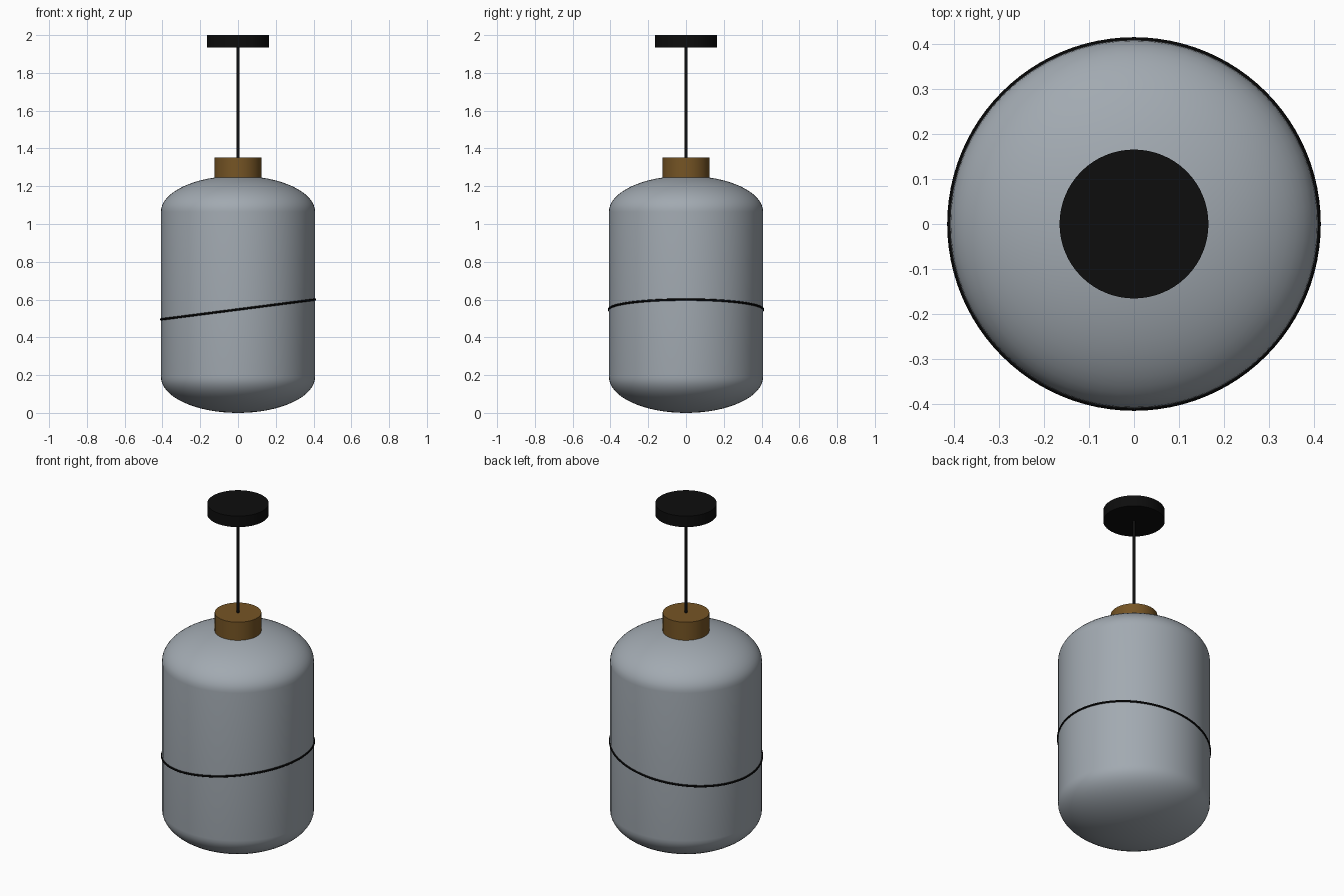
import bpy
import math
from mathutils import Vector

old = bpy.data.objects.get("Cube")
if old:
    bpy.data.objects.remove(old, do_unlink=True)


def material(name, rgb):
    m = bpy.data.materials.new(name)
    m.use_nodes = True
    m.diffuse_color = (*rgb, 1)
    m.node_tree.nodes["Principled BSDF"].inputs["Base Color"].default_value = (*rgb, 1)
    return m


black = material("matt black", (0.004, 0.004, 0.004))
wood = material("brown wood", (0.18, 0.09, 0.018))
glass = material("smoky grey", (0.36, 0.40, 0.44))


def finish(obj, name, mat):
    obj.name = name
    obj.data.materials.append(mat)
    bpy.ops.object.select_all(action="DESELECT")
    obj.select_set(True)
    bpy.context.view_layer.objects.active = obj
    bpy.ops.object.shade_smooth_by_angle(angle=math.radians(35))
    return obj


def cylinder(name, radius, bottom, top, mat, sides=64):
    bpy.ops.mesh.primitive_cylinder_add(vertices=sides, radius=radius, depth=top - bottom,
                                        location=(0, 0, (bottom + top) / 2))
    return finish(bpy.context.object, name, mat)


def lathe(name, profile, mat, sides=64):
    """Revolve (radius, height) points; the first and last lie on the axis."""
    verts = [(0, 0, profile[0][1])]
    for r, z in profile[1:-1]:
        verts += [(r * math.cos(a), r * math.sin(a), z)
                  for a in (2 * math.pi * i / sides for i in range(sides))]
    verts.append((0, 0, profile[-1][1]))
    rings, last, faces = len(profile) - 2, len(verts) - 1, []
    for i in range(sides):
        j = (i + 1) % sides
        faces.append((0, 1 + j, 1 + i))
        for k in range(rings - 1):
            a, b = 1 + k * sides, 1 + (k + 1) * sides
            faces.append((a + i, a + j, b + j, b + i))
        top = 1 + (rings - 1) * sides
        faces.append((top + i, top + j, last))
    mesh = bpy.data.meshes.new(name)
    mesh.from_pydata(verts, [], faces)
    obj = bpy.data.objects.new(name, mesh)
    bpy.context.collection.objects.link(obj)
    return finish(obj, name, mat)


# Rounded capsule shade: shallow elliptical domes joined by a straight wall
RADIUS, DOME, HEIGHT, STEPS = 0.408, 0.19, 1.255, 16
arc = [(RADIUS * math.sin(t), DOME * (1 - math.cos(t)))
       for t in (math.pi / 2 * i / STEPS for i in range(STEPS + 1))]
lathe("shade", arc + [(r, HEIGHT - z) for r, z in reversed(arc)], glass)

# Thin tilted band around the shade
low, high = Vector((-0.408, 0, 0.495)), Vector((0.408, 0, 0.6))
tilt = math.atan2(high.z - low.z, high.x - low.x)
bpy.ops.mesh.primitive_torus_add(major_segments=96, minor_segments=10, major_radius=0.408,
                                 minor_radius=0.006, location=(low + high) / 2,
                                 rotation=(0, -tilt, 0))
band = bpy.context.object
band.scale.x = 1 / math.cos(tilt)
finish(band, "tilted_band", black)

# Collar, cable and ceiling plate
cylinder("collar", 0.125, 1.2, 1.353, wood)
cylinder("cable", 0.008, 1.34, 1.95, black, 16)
cylinder("ceiling_plate", 0.165, 1.935, 2.0, black)
